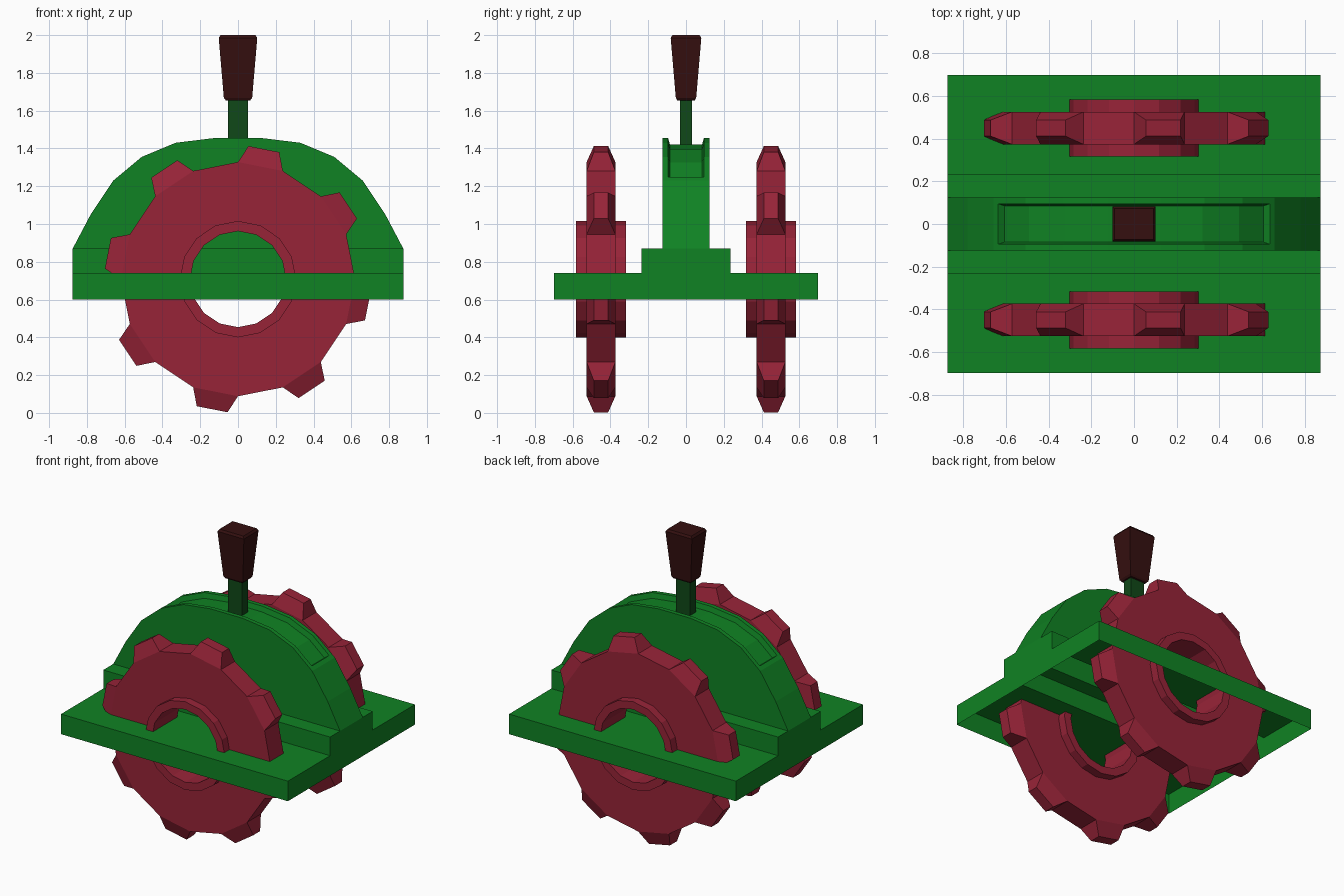
import bpy, bmesh, math
from mathutils import Vector

if "Cube" in bpy.data.objects:
    bpy.data.objects.remove(bpy.data.objects["Cube"], do_unlink=True)


def material(name, rgb):
    m = bpy.data.materials.new(name)
    m.use_nodes = True
    m.diffuse_color = (*rgb, 1)
    m.node_tree.nodes["Principled BSDF"].inputs["Base Color"].default_value = (*rgb, 1)
    return m


GREEN = material("green housing", (0.005, 0.225, 0.017))
DARK_GREEN = material("dark green shaft", (0.005, 0.065, 0.009))
RED = material("crimson wheel", (0.31, 0.017, 0.039))
BROWN = material("dark brown grip", (0.036, 0.005, 0.005))


def finish(bm, name, mat):
    bmesh.ops.recalc_face_normals(bm, faces=bm.faces)
    mesh = bpy.data.meshes.new(name)
    bm.to_mesh(mesh)
    bm.free()
    mesh.materials.append(mat)
    obj = bpy.data.objects.new(name, mesh)
    bpy.context.collection.objects.link(obj)
    return obj


def loft(bm, rings, caps=True, skip=()):
    """Bridge equal-length point rings; sides listed in skip stay open."""
    loops = [[bm.verts.new(p) for p in ring] for ring in rings]
    n = len(loops[0])
    for a, b in zip(loops, loops[1:]):
        for i in range(n):
            if i not in skip:
                j = (i + 1) % n
                bm.faces.new((a[i], a[j], b[j], b[i]))
    if caps:
        bm.faces.new(loops[0])
        bm.faces.new(loops[-1])
    bmesh.ops.recalc_face_normals(bm, faces=bm.faces)


def mirrored(half):
    return half + [(-a, b) for a, b in reversed(half)]


# Stepped base: hollow shell, open underneath and below the dome
section = mirrored([(0.70, 0.60), (0.70, 0.74), (0.235, 0.74), (0.235, 0.87), (0.125, 0.87)])
bm = bmesh.new()
loft(bm, [[(x, y, z) for y, z in section] for x in (-0.875, 0.875)], skip=(4, 9))
finish(bm, "stepped_base", GREEN)

# Dome with a recessed slot along its top
arch = mirrored([(0.875, 0.87), (0.78, 1.05), (0.66, 1.23), (0.51, 1.355),
                 (0.33, 1.43), (0.125, 1.455)])
bm = bmesh.new()
loft(bm, [[(x, y, z) for x, z in arch] for y in (-0.125, 0.125)], skip=(len(arch) - 1,))
slot = [f for f in bm.faces
        if abs(f.normal.y) < 0.1 and abs(f.calc_center_median().x) < 0.62]
bmesh.ops.inset_region(bm, faces=slot, thickness=0.03, use_even_offset=True)
bmesh.ops.inset_region(bm, faces=slot, thickness=0.01, depth=-0.035, use_even_offset=True)
finish(bm, "dome", GREEN)


# Lever
def box_rings(levels):
    return [[(sx * hx, sy * hy, z) for sx, sy in ((-1, -1), (1, -1), (1, 1), (-1, 1))]
            for hx, hy, z in levels]


bm = bmesh.new()
loft(bm, box_rings([(0.054, 0.033, 1.38), (0.054, 0.033, 1.67)]))
finish(bm, "lever_shaft", DARK_GREEN)

bm = bmesh.new()
loft(bm, box_rings([(0.065, 0.047, 1.655), (0.075, 0.054, 1.668),
                    (0.102, 0.081, 1.985), (0.092, 0.072, 2.0)]))
finish(bm, "lever_grip", BROWN)


# Toothed wheels
SIDES = 16
AXLE_Z = 0.708


def circle(radius, y):
    return [(radius * math.cos(math.tau * i / SIDES), y,
             AXLE_Z + radius * math.sin(math.tau * i / SIDES)) for i in range(SIDES)]


def tube(bm, inner, outer, y0, y1):
    rings = [circle(inner, y0), circle(outer, y0), circle(outer, y1),
             circle(inner, y1), circle(inner, y0)]
    loft(bm, rings, caps=False)
    bmesh.ops.remove_doubles(bm, verts=bm.verts, dist=1e-5)
    bmesh.ops.recalc_face_normals(bm, faces=bm.faces)


for side, y in (("front", -0.45), ("back", 0.45)):
    bm = bmesh.new()
    tube(bm, 0.28, 0.62, y - 0.076, y + 0.076)
    teeth = []
    for f in bm.faces:
        d = f.calc_center_median() - Vector((0, y, AXLE_Z))
        sector = int((math.atan2(d.z, d.x) % math.tau) / math.tau * SIDES)
        if d.length > 0.55 and abs(f.normal.y) < 0.1 and sector % 2 == 1:
            teeth.append(f)
    bmesh.ops.inset_individual(bm, faces=teeth, thickness=0.038, depth=0.094,
                               use_even_offset=True)
    finish(bm, side + "_wheel", RED)

    bm = bmesh.new()
    tube(bm, 0.254, 0.308, y - 0.133, y + 0.133)
    finish(bm, side + "_hub", RED)
